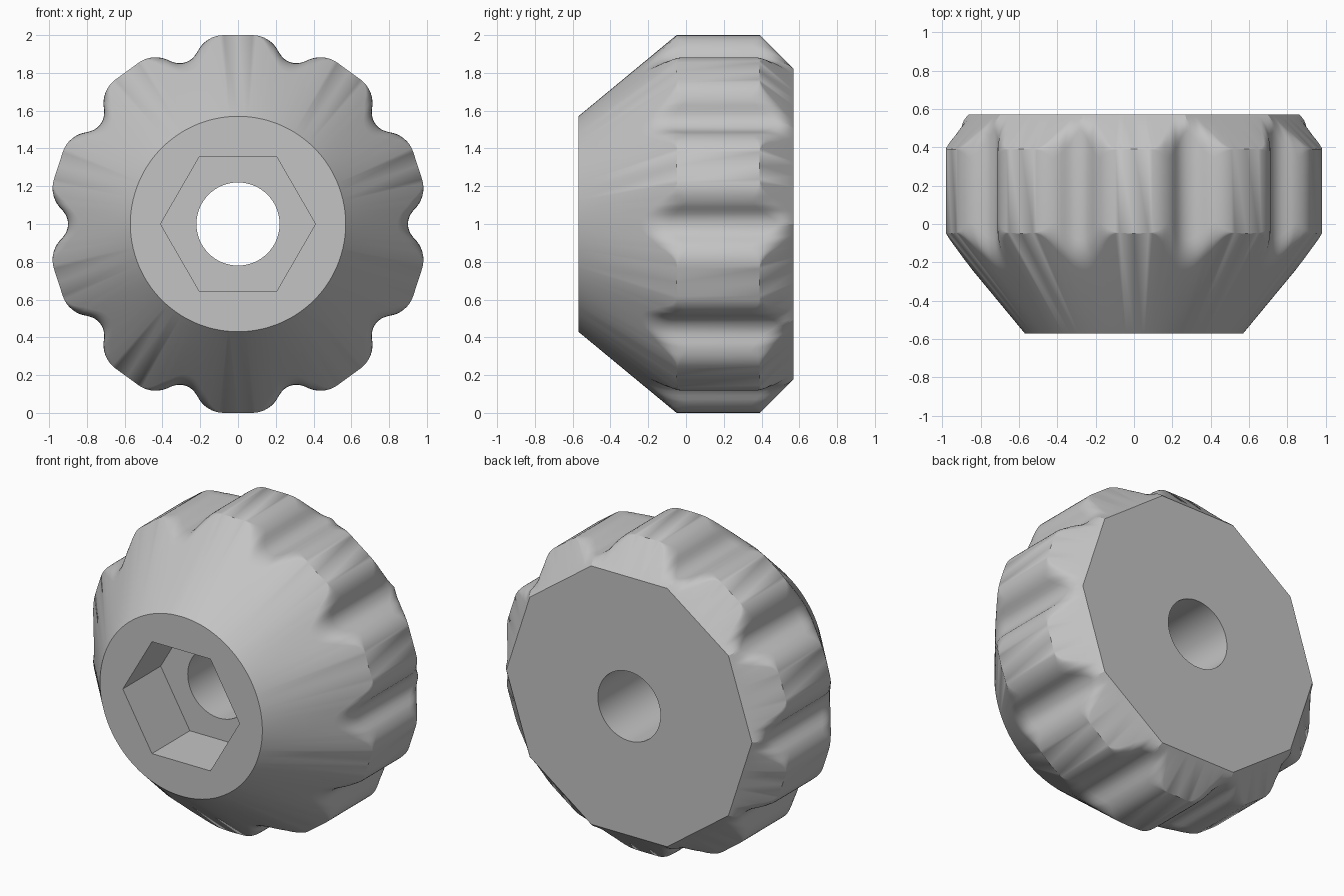
import bpy
import bmesh
from math import sin, cos, tan, atan2, hypot, radians, pi
from mathutils import Vector

cube = bpy.data.objects.get("Cube")
if cube:
    bpy.data.objects.remove(cube, do_unlink=True)

LOBES = 10
FRONT, BACK = -0.57, 0.57          # end faces along y
FRONT_R, BACK_APOTHEM = 0.57, 0.82
RIM_Y = -0.05                      # where the cone meets the lobe tops
SLOPE = (RIM_Y - FRONT) / (1 - FRONT_R)
POCKET_FLOOR = -0.19
HEX_R, BORE_R = 0.41, 0.22
FILLET = 0.09


def grip_outline():
    """Polar points (angle, radius) from the middle of a lobe to the middle of a groove."""
    half = pi / LOBES
    flat, lobe_r, groove_r, groove_floor = 0.075, 0.155, 0.10, 0.90
    cx, cz = flat, 1 - lobe_r
    gx = (groove_floor + groove_r) * sin(half)
    gz = (groove_floor + groove_r) * cos(half)
    touch = atan2(gz - cz, gx - cx)
    pts = [(0, 1)]
    for i in range(9):
        a = pi / 2 + (touch - pi / 2) * i / 8
        pts.append((cx + lobe_r * cos(a), cz + lobe_r * sin(a)))
    start, end = touch + pi, 3 * pi / 2 - half
    for i in range(1, 7):
        a = start + (end - start) * i / 6
        pts.append((gx + groove_r * cos(a), gz + groove_r * sin(a)))
    return [(atan2(x, z), hypot(x, z)) for x, z in pts]


def rounded(before, corner, after, size, steps=5):
    """Corner rounded by a small curve that shrinks to a point at size zero."""
    p = corner + (before - corner).normalized() * size
    q = corner + (after - corner).normalized() * size
    return [p * (1 - t) ** 2 + corner * 2 * t * (1 - t) + q * t * t
            for t in (i / steps for i in range(steps + 1))]


def side_section(delta, radius):
    """Points (radius, y) running from the front face to the back face."""
    start = Vector((FRONT_R, FRONT))
    rim = Vector((radius, FRONT + (radius - FRONT_R) * SLOPE))
    apothem = radius * cos(delta)
    heel = Vector((radius, BACK - (apothem - BACK_APOTHEM)))
    end = Vector((BACK_APOTHEM / cos(delta), BACK))
    # no rounding on the flat tops, full rounding down in the grooves
    size = FILLET * min(1, max(0, (1 - apothem) / 0.04))
    back_size = min(size, 0.85 * (end - heel).length)
    return ([start] + rounded(start, rim, heel, size)
            + rounded(rim, heel, end, back_size) + [end])


bm = bmesh.new()


def place(r, y, a):
    return bm.verts.new((r * cos(a), y, 1 + r * sin(a)))


def skin(rings):
    for low, high in zip(rings, rings[1:]):
        n = len(low)
        for i in range(n):
            j = (i + 1) % n
            bm.faces.new((low[i], low[j], high[j], high[i]))


def circle(r, y, sides):
    return [place(r, y, 2 * pi * i / sides) for i in range(sides)]


def fill_between(outer, inner, direction):
    edges = [bm.edges.get((ring[i - 1], ring[i]))
             for ring in (outer, inner) for i in range(len(ring))]
    bmesh.ops.triangle_fill(bm, edges=edges, use_beauty=True, normal=(0, direction, 0))


# Lobed outer side: cone, grip and faceted back chamfer
half_outline = grip_outline()
sector = [(-d, r) for d, r in reversed(half_outline[1:-1])] + half_outline
columns = []
for k in range(LOBES):
    for d, r in sector:
        angle = pi / 2 + k * 2 * pi / LOBES + d
        columns.append([place(p.x, p.y, angle) for p in side_section(d, r)])
side_rings = [list(ring) for ring in zip(*columns)]
skin(side_rings)

# Hexagonal pocket and through bore
hex_rings = [circle(HEX_R, y, 6) for y in (FRONT, POCKET_FLOOR)]
bore_rings = [circle(BORE_R, y, 64) for y in (POCKET_FLOOR, BACK)]
skin(hex_rings)
skin(bore_rings)

# Flat front face, pocket floor and back face
fill_between(side_rings[0], hex_rings[0], -1)
fill_between(hex_rings[1], bore_rings[0], -1)
fill_between(side_rings[-1], bore_rings[1], 1)

bmesh.ops.remove_doubles(bm, verts=bm.verts, dist=0.00002)
bmesh.ops.recalc_face_normals(bm, faces=bm.faces)

mesh = bpy.data.meshes.new("grip_knob")
bm.to_mesh(mesh)
bm.free()
knob = bpy.data.objects.new("grip_knob", mesh)
bpy.context.collection.objects.link(knob)

# Plain grey material
grey = bpy.data.materials.new("light_grey")
grey.use_nodes = True
color = (0.55, 0.55, 0.55, 1)
grey.diffuse_color = color
grey.node_tree.nodes["Principled BSDF"].inputs["Base Color"].default_value = color
mesh.materials.append(grey)

bpy.ops.object.select_all(action="DESELECT")
knob.select_set(True)
bpy.context.view_layer.objects.active = knob
bpy.ops.object.shade_smooth_by_angle(angle=radians(25))
